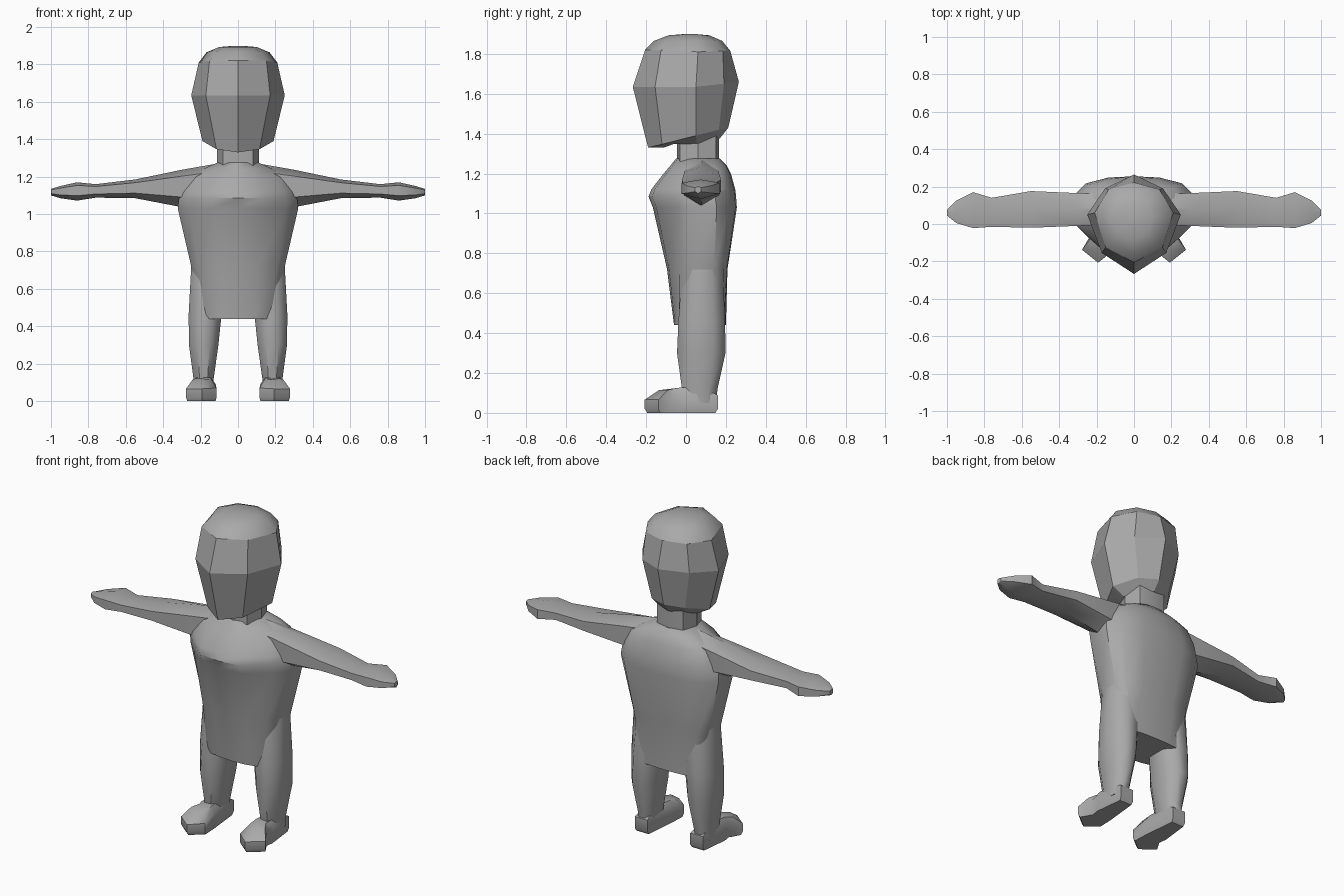
import bpy, bmesh, math

if "Cube" in bpy.data.objects:
    bpy.data.objects.remove(bpy.data.objects["Cube"])

grey = bpy.data.materials.new("mid grey")
grey.diffuse_color = (0.4, 0.4, 0.4, 1)
grey.use_nodes = True
grey.node_tree.nodes["Principled BSDF"].inputs["Base Color"].default_value = grey.diffuse_color


def loft(name, rings, sharp=30, caps=(True, True)):
    """Skin a solid through rings that share one point count."""
    bm = bmesh.new()
    loops = [[bm.verts.new(p) for p in ring] for ring in rings]
    n = len(loops[0])
    for a, b in zip(loops, loops[1:]):
        for i in range(n):
            j = (i + 1) % n
            bm.faces.new((a[i], a[j], b[j], b[i]))
    ends = [bm.faces.new(loops[0]), bm.faces.new(loops[-1])]
    bmesh.ops.recalc_face_normals(bm, faces=bm.faces)
    for face, keep in zip(ends, caps):
        if not keep:
            bm.faces.remove(face)
    mesh = bpy.data.meshes.new(name)
    bm.to_mesh(mesh)
    bm.free()
    mesh.materials.append(grey)
    ob = bpy.data.objects.new(name, mesh)
    bpy.context.collection.objects.link(ob)
    bpy.ops.object.select_all(action='DESELECT')
    ob.select_set(True)
    bpy.context.view_layer.objects.active = ob
    bpy.ops.object.shade_smooth_by_angle(angle=math.radians(sharp))
    return ob


def symmetric(half):
    """Complete a half ring that runs from front centre to back centre."""
    return half + [(-x, y, z) for x, y, z in reversed(half[1:-1])]


# Torso: rounded tunic with flat sides and a flatter hem, as (z, half width, front, back)
outline = [(0, 0), (.42, .04), (.8, .28), (1, .43), (1, .76), (.8, .91), (.42, .985), (0, 1)]
hem = [(0, 0), (.42, .02), (.88, .1), (1, .35), (1, .8), (.88, .96), (.42, .99), (0, 1)]
torso = [(.44, .20, -.06, .20), (.72, .25, -.095, .208), (1.03, .322, -.166, .255),
         (1.085, .316, -.188, .251), (1.12, .305, -.174, .247), (1.2, .265, -.112, .225),
         (1.24, .19, -.078, .205), (1.275, .11, -.05, .17)]


def torso_ring(z, w, f, b):
    t = max(0, min(1, (z - .44) / .5))
    return symmetric([(w * (u0 + (u1 - u0) * t), f + (v0 + (v1 - v0) * t) * (b - f), z)
                      for (u0, v0), (u1, v1) in zip(hem, outline)])


loft("torso", [torso_ring(*r) for r in torso], 42)

# Neck: short eight-sided column
neck = [(0, -.045), (.08, -.03), (.113, .06), (.085, .15), (0, .165)]
loft("neck", [symmetric([(x, y, z) for x, y in neck]) for z in (1.24, 1.4)])

# Head: faceted eight-sided form with a ridge down the face
chin = [(0, -.19, 1.33), (.115, -.12, 1.347), (.19, .05, 1.39), (.11, .165, 1.42), (0, .212, 1.43)]
cheek = [(0, -.267, 1.635), (.172, -.155, 1.635), (.25, .05, 1.635), (.155, .19, 1.65), (0, .265, 1.66)]
brow = [(0, -.205, 1.82), (.152, -.125, 1.82), (.21, .06, 1.81), (.135, .185, 1.815), (0, .222, 1.815)]
base = [(x * .62, y * .7 + .02, z - (.055 if y > .1 else .04 if y > 0 else 0)) for x, y, z in chin]
loft("head", [symmetric(r) for r in (base, chin, cheek, brow)], 12, (True, False))


def crown_ring(s, z):
    return symmetric([(x * s, .02 + (y - .02) * s, z) for x, y, _ in brow])


# Crown: smooth cap closing the head
loft("crown", [symmetric(brow), crown_ring(.8, 1.865), crown_ring(.48, 1.893), crown_ring(.1, 1.9)],
     60, (False, True))

# Arm and hand rings: (x, front, back, bottom, top)
arm = [(.1, .0, .16, 1.02, 1.272), (.3, -.01, .165, 1.037, 1.237), (.55, -.02, .176, 1.085, 1.185),
       (.76, -.015, .14, 1.088, 1.16), (.86, -.022, .17, 1.072, 1.17),
       (.95, .005, .125, 1.085, 1.15), (1.0, .045, .075, 1.10, 1.135)]

# Leg rings: (z, inner x, outer x, front, back)
leg = [(.05, .14, .235, -.01, .15), (.12, .13, .238, -.02, .158), (.30, .105, .262, -.045, .198),
       (.46, .088, .264, -.038, .196), (.72, .06, .25, -.02, .185), (.85, .08, .24, .01, .165)]
section = [(.3, 0), (.7, 0), (1, .25), (1, .75), (.7, 1), (.3, 1), (0, .75), (0, .25)]

# Foot outline, splayed outward: (x, y, height)
foot = [(.14, .16, .10), (.225, .16, .10), (.245, -.02, .11), (.238, -.07, .10),
        (.278, -.138, .075), (.192, -.207, .075), (.115, -.145, .08), (.12, -.04, .105)]


def foot_ring(inset, height):
    return [(.187 + (x - .187) * inset, -.02 + (y + .02) * inset, height(h)) for x, y, h in foot]


for side, s in (("left", 1), ("right", -1)):
    def flip(ring):
        return [(s * x, y, z) for x, y, z in ring]

    arm_rings = []
    for x, f, b, lo, hi in arm:
        m, h = (f + b) / 2, hi - lo
        arm_rings.append(flip([(x, f, lo + .27 * h), (x, f, hi - .17 * h), (x, m, hi),
                               (x, b, hi - .17 * h), (x, b, lo + .27 * h), (x, m, lo)]))
    loft(side + "_arm", arm_rings, 40)

    loft(side + "_leg", [flip([(i + u * (o - i), f + v * (b - f), z) for u, v in section])
                         for z, i, o, f, b in leg], 52)

    loft(side + "_foot", [flip(foot_ring(.93, lambda h: 0)), flip(foot_ring(1, lambda h: .02)),
                          flip(foot_ring(1, lambda h: h * .88)),
                          flip(foot_ring(.62, lambda h: h * .4 + .084))], 48)
